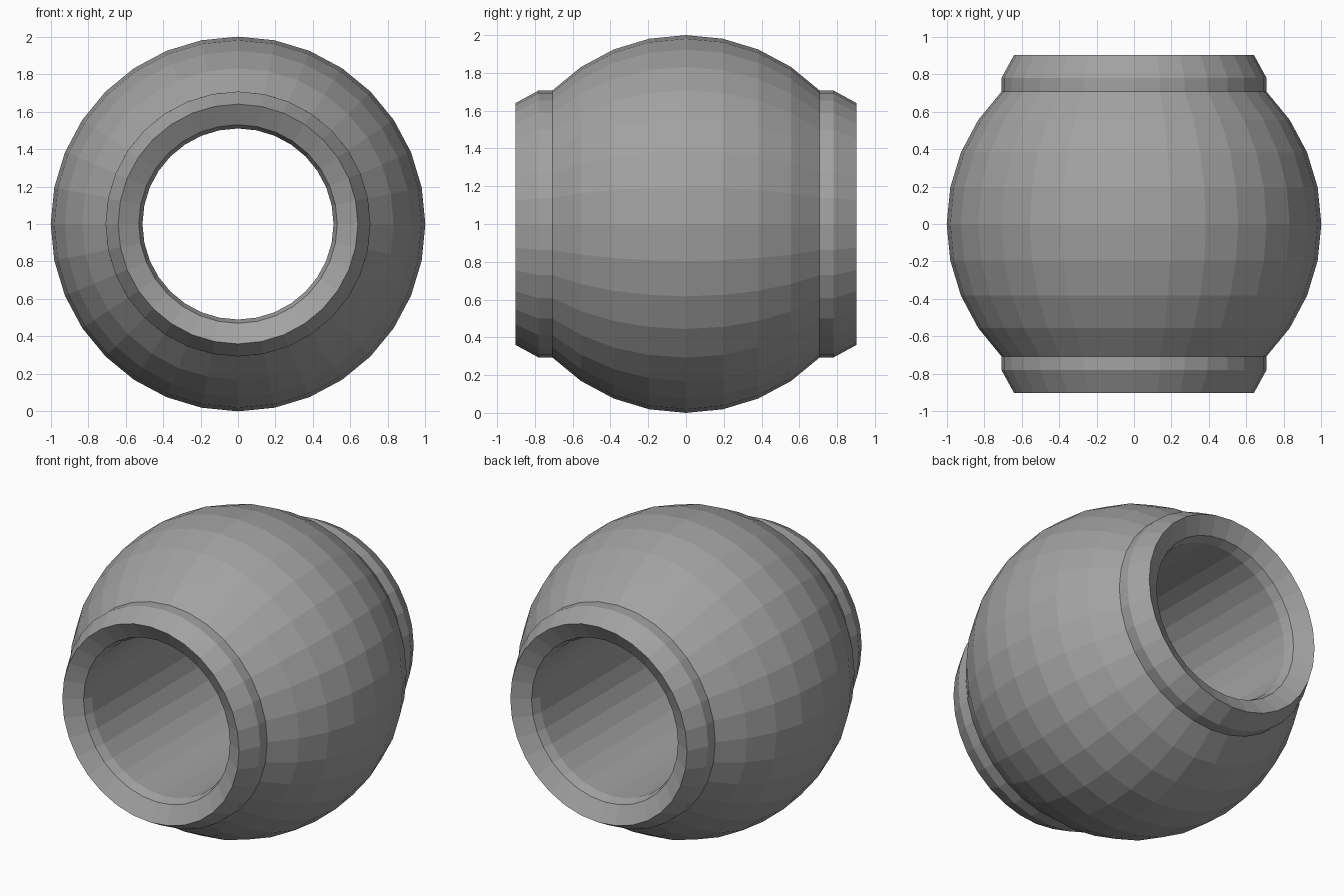
import bpy, bmesh
from math import sin, cos, pi

if "Cube" in bpy.data.objects:
    bpy.data.objects.remove(bpy.data.objects["Cube"])

SEG = 32

# Dark grey material
grey = bpy.data.materials.new("dark_grey")
grey.diffuse_color = (0.36, 0.36, 0.36, 1)
grey.use_nodes = True
grey.node_tree.nodes["Principled BSDF"].inputs["Base Color"].default_value = grey.diffuse_color


def lathe(name, profile):
    """Revolve a closed (y, radius) profile about the y axis at z = 1."""
    bm = bmesh.new()
    rings = []
    for y, r in profile:
        rings.append([bm.verts.new((r * sin(2 * pi * i / SEG), y,
                                    1 + r * cos(2 * pi * i / SEG)))
                      for i in range(SEG)])
    for k, a in enumerate(rings):
        b = rings[(k + 1) % len(rings)]
        for i in range(SEG):
            j = (i + 1) % SEG
            bm.faces.new((a[i], a[j], b[j], b[i]))
    bmesh.ops.recalc_face_normals(bm, faces=bm.faces[:])
    mesh = bpy.data.meshes.new(name)
    bm.to_mesh(mesh)
    bm.free()
    mesh.materials.append(grey)
    obj = bpy.data.objects.new(name, mesh)
    bpy.context.collection.objects.link(obj)
    return obj


# Round belly: part of a sphere between the two collars
belly = [(sin(k * pi / 16), cos(k * pi / 16)) for k in range(-4, 5)]

# Collar: straight band, bevel to the lip, shallow funnel into the bore
collar = [(0.78, 0.707), (0.903, 0.64), (0.84, 0.53), (0.78, 0.51)]

# Whole bead: belly, back collar, straight bore, front collar
front_collar = [(-y, r) for y, r in reversed(collar)]
lathe("bead_body", belly + collar + front_collar)
